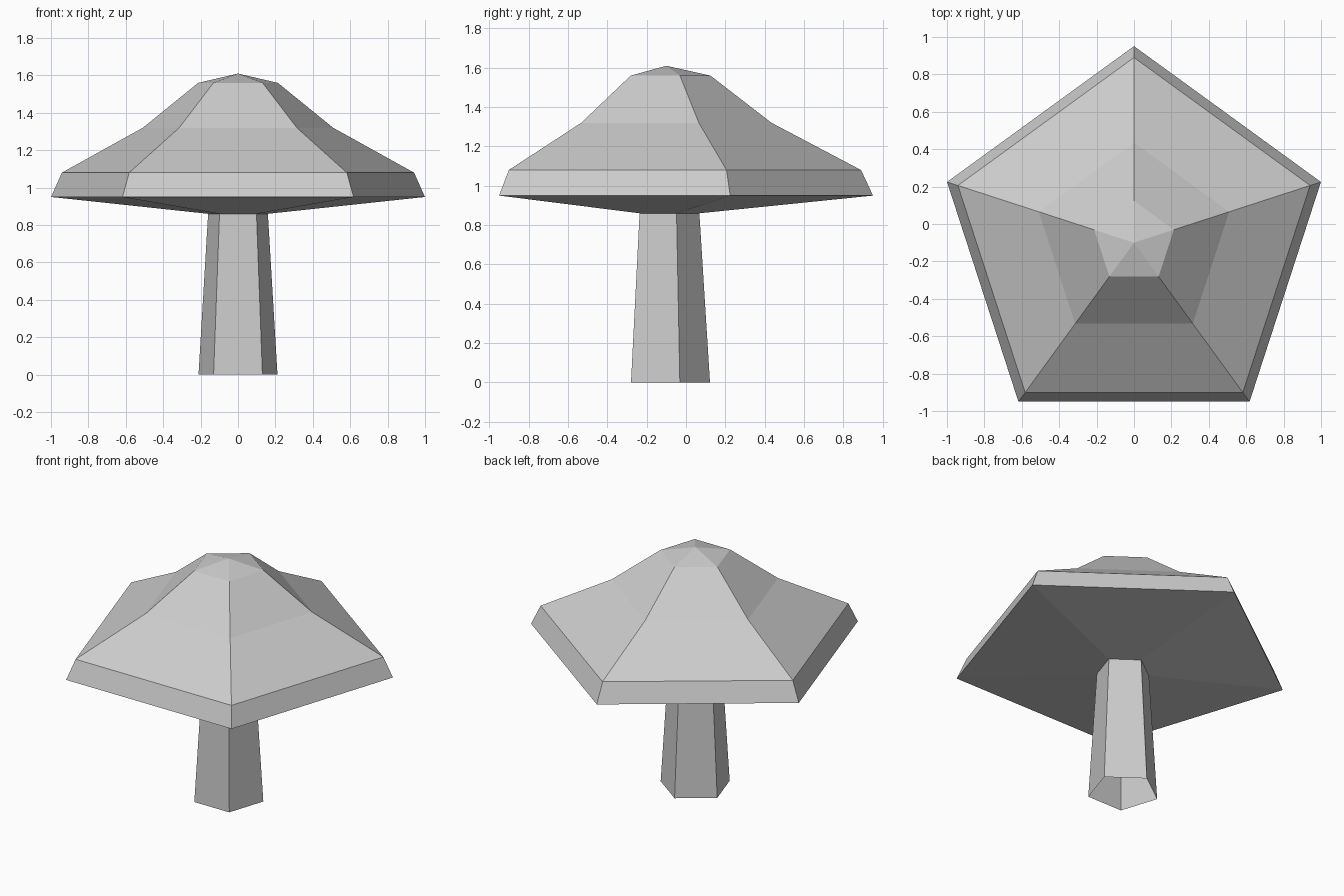
import bpy
import bmesh
from math import cos, sin, pi

cube = bpy.data.objects.get("Cube")
if cube:
    bpy.data.objects.remove(cube, do_unlink=True)

SIDES = 5
CENTRE_Y = -0.10

# Single plain grey
grey = bpy.data.materials.new("light_grey")
grey.use_nodes = True
colour = (0.604, 0.604, 0.604, 1)
grey.diffuse_color = colour
grey.node_tree.nodes["Principled BSDF"].inputs["Base Color"].default_value = colour


def five_sided(name, profile):
    """Turn a (radius, height) profile, listed upward, into a flat-sided shell."""
    bm = bmesh.new()
    rings = []
    for radius, z in profile:
        if radius == 0:
            rings.append([bm.verts.new((0, CENTRE_Y, z))] * SIDES)
            continue
        angles = [pi / 2 + 2 * pi * i / SIDES for i in range(SIDES)]
        rings.append([bm.verts.new((radius * cos(a), CENTRE_Y + radius * sin(a), z))
                      for a in angles])
    for low, high in zip(rings, rings[1:]):
        for i in range(SIDES):
            j = (i + 1) % SIDES
            corners = [low[i], low[j], high[j], high[i]]
            bm.faces.new(list(dict.fromkeys(corners)))
    mesh = bpy.data.meshes.new(name)
    bm.to_mesh(mesh)
    bm.free()
    mesh.materials.append(grey)
    obj = bpy.data.objects.new(name, mesh)
    bpy.context.collection.objects.link(obj)
    return obj


# Tapered hollow stalk, open at the foot
five_sided("stem", [(0.222, 0), (0.168, 0.86)])

# Cap: sloping underside, bevelled rim, flared dome and shallow tip
five_sided("cap", [(0.168, 0.86), (1.051, 0.95), (0.99, 1.08),
                   (0.535, 1.32), (0.224, 1.56), (0, 1.61)])
